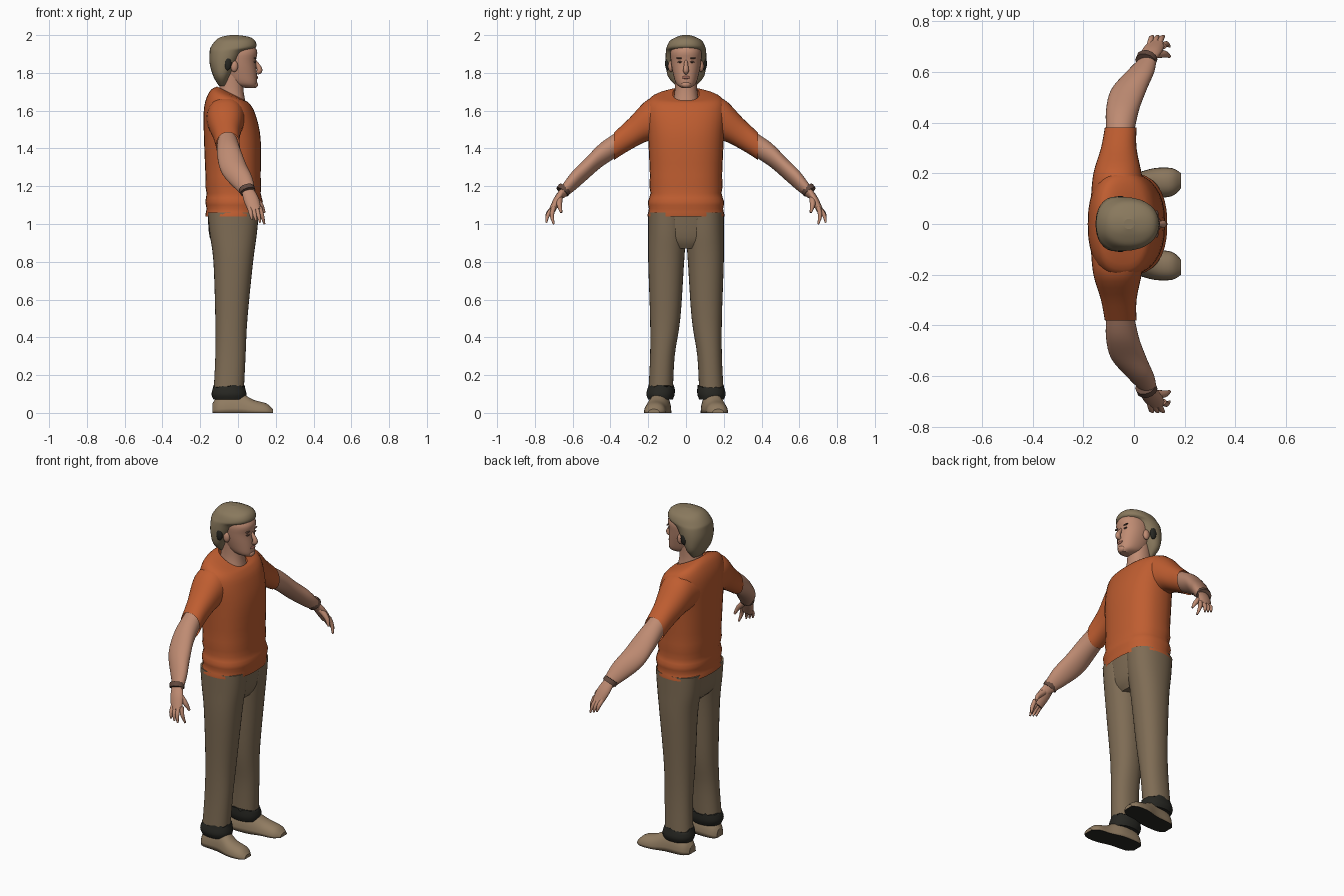
import bpy, bmesh, math, random
from mathutils import Vector

random.seed(4)
if "Cube" in bpy.data.objects:
    bpy.data.objects.remove(bpy.data.objects["Cube"])


def material(name, *rgb):
    mat = bpy.data.materials.new(name)
    mat.use_nodes = True
    mat.diffuse_color = (*rgb, 1)
    mat.node_tree.nodes["Principled BSDF"].inputs["Base Color"].default_value = (*rgb, 1)
    return mat


orange = material("orange_cloth", .52, .11, .03)
khaki = material("khaki_cloth", .21, .15, .09)
skin = material("skin", .52, .26, .17)
sandy = material("sandy_hair", .25, .19, .11)
tan = material("tan_shoe", .28, .2, .12)
dark = material("dark_trim", .02, .02, .016)
brown = material("brown_detail", .13, .07, .05)
rose = material("rose_lip", .36, .14, .1)


def spline(rows, steps=4):
    """Smoothly fill in rows of numbers between the given ones."""
    rows = [Vector(row) for row in rows]
    last = len(rows) - 1
    filled = []
    for i in range(last):
        before, start = rows[max(i - 1, 0)], rows[i]
        end, after = rows[i + 1], rows[min(i + 2, last)]
        for k in range(steps):
            t = k / steps
            slope_in, slope_out = (end - before) / 2, (after - start) / 2
            bend = start + (end - start) * t * t * (3 - 2 * t)
            filled.append(bend + slope_in * t * (1 - t) ** 2 - slope_out * t * t * (1 - t))
    return filled + [rows[last]]


def bridge(name, rings, mat, caps):
    """Join a row of equal rings into a smooth shaded surface."""
    bm = bmesh.new()
    rows = [[bm.verts.new(point) for point in ring] for ring in rings]
    for low, high in zip(rows, rows[1:]):
        for i in range(len(low)):
            bm.faces.new((low[i - 1], low[i], high[i], high[i - 1]))
    if caps:
        bm.faces.new(rows[0])
        bm.faces.new(rows[-1])
    bmesh.ops.recalc_face_normals(bm, faces=bm.faces)
    for face in bm.faces:
        face.smooth = len(face.verts) == 4
    mesh = bpy.data.meshes.new(name)
    bm.to_mesh(mesh)
    bm.free()
    mesh.materials.append(mat)
    part = bpy.data.objects.new(name, mesh)
    bpy.context.collection.objects.link(part)
    return part


def loft(name, axis, stations, mat, side=1, power=2.2, caps=True, count=32):
    """Station: place on the axis, low and high limits on the other two axes, tilt."""
    others = [i for i in range(3) if i != axis]
    rings = []
    for place, low_a, high_a, low_b, high_b, tilt in spline([(*s, 0)[:6] for s in stations]):
        ring = []
        for i in range(count):
            angle = math.tau * i / count
            c, s = math.cos(angle), math.sin(angle)
            da = math.copysign(abs(c) ** (2 / power), c) * (high_a - low_a) / 2
            db = math.copysign(abs(s) ** (2 / power), s) * (high_b - low_b) / 2
            point = Vector()
            point[axis] = place + tilt * da
            point[others[0]] = (low_a + high_a) / 2 + da
            point[others[1]] = (low_b + high_b) / 2 + db
            point.y *= side
            point.z = max(point.z, 0)
            ring.append(point)
        rings.append(ring)
    return bridge(name, rings, mat, caps)


def tube(name, stations, mat, side=1, flat=1, count=12):
    """Station: x, y, z and radius; flat thins the tube across its width."""
    rows = spline(stations)
    points = [Vector((x, y * side, z)) for x, y, z, radius in rows]
    rings = []
    for i, point in enumerate(points):
        along = points[min(i + 1, len(points) - 1)] - points[max(i - 1, 0)]
        across = along.cross(Vector((1, 0, 0))).normalized()
        wide = across.cross(along.normalized())
        angles = [math.tau * k / count for k in range(count)]
        rings.append([point + rows[i][3] * (across * flat * math.cos(a) + wide * math.sin(a))
                      for a in angles])
    return bridge(name, rings, mat, True)


def blob(name, center, size, mat):
    bpy.ops.mesh.primitive_uv_sphere_add(segments=16, ring_count=10, radius=1, location=center)
    part = bpy.context.object
    part.name, part.scale = name, size
    part.data.materials.append(mat)
    bpy.ops.object.shade_smooth()


def centred(rows):
    """Turn a half width into equal left and right limits."""
    return [(place, back, front, -half, half, *tilt) for place, back, front, half, *tilt in rows]


# Shirt: the collar tilts down at the front, and the waist has soft folds
shirt = loft("shirt_body", 2, centred([
    (1.04, -.17, .12, .2), (1.1, -.17, .13, .2), (1.2, -.17, .12, .19), (1.45, -.18, .12, .2),
    (1.6, -.18, .09, .21, -.1), (1.67, -.15, .06, .18, -.3), (1.69, -.11, .04, .07, -.5)]),
    orange, power=2.4, caps=False)
for vert in shirt.data.vertices:
    if vert.co.z < 1.25:
        vert.co.xy *= 1 + .02 * math.sin(80 * vert.co.z)

# Trouser seat
loft("trouser_seat", 2, centred([
    (.87, -.1, .06, .1), (.93, -.15, .09, .19), (1.08, -.16, .11, .19)]), khaki)

# Neck, head and hair
loft("neck", 2, centred([
    (1.6, -.11, .05, .08), (1.7, -.1, .03, .06), (1.8, -.09, .03, .06)]), skin)
loft("head", 2, centred([
    (1.72, .04, .09, .02), (1.74, -.03, .1, .05), (1.79, -.08, .1, .067),
    (1.86, -.1, .095, .08), (1.92, -.1, .1, .08), (1.98, -.06, .05, .04)]), skin)
loft("hair", 2, centred([
    (1.73, -.1, -.06, .05), (1.78, -.13, -.04, .095), (1.85, -.15, 0, .107),
    (1.91, -.15, .04, .107), (1.935, -.145, .095, .103), (1.97, -.12, .09, .085),
    (1.99, -.09, .06, .05), (2, -.04, 0, .02)]), sandy)

# Nose, lips and chin
tube("nose", [(.085, 0, 1.87, .007), (.11, 0, 1.83, .013), (.113, 0, 1.81, .015),
              (.1, 0, 1.8, .01)], skin)
blob("lips", (.1, 0, 1.776), (.006, .022, .008), rose)
blob("chin", (.088, 0, 1.738), (.018, .026, .018), skin)

for side, word in ((1, "left_"), (-1, "right_")):
    # Eyes, ears and the dark hair behind them
    blob(word + "eye", (.088, .032 * side, 1.858), (.007, .013, .005), brown)
    blob(word + "eyebrow", (.09, .034 * side, 1.878), (.007, .02, .004), brown)
    blob(word + "ear", (-.02, .08 * side, 1.835), (.02, .015, .03), skin)
    blob(word + "dark_hair", (-.055, .097 * side, 1.85), (.02, .014, .037), dark)

    # Sleeve, forearm and wristband
    loft(word + "sleeve", 1, [
        (.1, -.17, .05, 1.45, 1.67), (.2, -.16, .03, 1.44, 1.66),
        (.3, -.13, .01, 1.39, 1.56), (.38, -.115, .01, 1.34, 1.485)], orange, side, caps=False)
    loft(word + "forearm", 1, [
        (.36, -.11, 0, 1.36, 1.49), (.45, -.11, .02, 1.3, 1.43), (.53, -.09, .05, 1.23, 1.35),
        (.6, -.03, .08, 1.17, 1.28), (.66, .03, .09, 1.13, 1.2)], skin, side, 2)
    tube(word + "wristband", [(.045, .64, 1.19, .042), (.052, .655, 1.17, .042)],
         brown, side, flat=.9)

    # Palm, thumb and four spread fingers
    tube(word + "palm", [(.05, .65, 1.18, .032), (.07, .68, 1.13, .04), (.09, .71, 1.07, .034)],
         skin, side, flat=.5)
    tube(word + "thumb", [(.08, .67, 1.14, .018), (.12, .67, 1.1, .014), (.14, .66, 1.06, .006)],
         skin, side)
    for k in range(4):
        knuckle = Vector((.115 - .018 * k, .7, 1.09))
        tip = Vector((.14 - .022 * k, .74 if k else .7, 1 + .008 * k))
        middle = (knuckle + tip) / 2 + Vector((0, .01, 0))
        tube(f"{word}finger_{k + 1}", [(*knuckle, .012), (*middle, .011), (*tip, .005)],
             skin, side)

    # Trouser leg
    loft(word + "trouser_leg", 2, [
        (.1, -.13, .03, .07, .2), (.3, -.12, .04, .06, .19), (.5, -.12, .05, .03, .19),
        (.8, -.13, .08, .01, .2), (.95, -.15, .1, 0, .2), (1.06, -.16, .11, 0, .2)],
        khaki, side)

    # Dark cuff with a ragged top edge
    cuff = loft(word + "cuff", 2, [
        (.07, -.13, .04, .07, .2), (.1, -.14, .045, .06, .21), (.14, -.13, .035, .06, .2)],
        dark, side)
    for vert in cuff.data.vertices:
        if vert.co.z > .135:
            vert.co.z += random.uniform(-.01, .01)

    # Shoe: flat on the ground with a dark underside
    outline = [(-.135, .1, .16, .05), (-.1, .08, .19, .09), (0, .08, .2, .11),
               (.08, .1, .22, .07), (.15, .11, .22, .05), (.185, .14, .2, .02)]
    shoe = loft(word + "shoe", 0, [(x, inner, outer, -top, top) for x, inner, outer, top in outline],
                tan, side)
    shoe.data.materials.append(dark)
    for face in shoe.data.polygons:
        face.material_index = int(face.normal.z < -.7)
